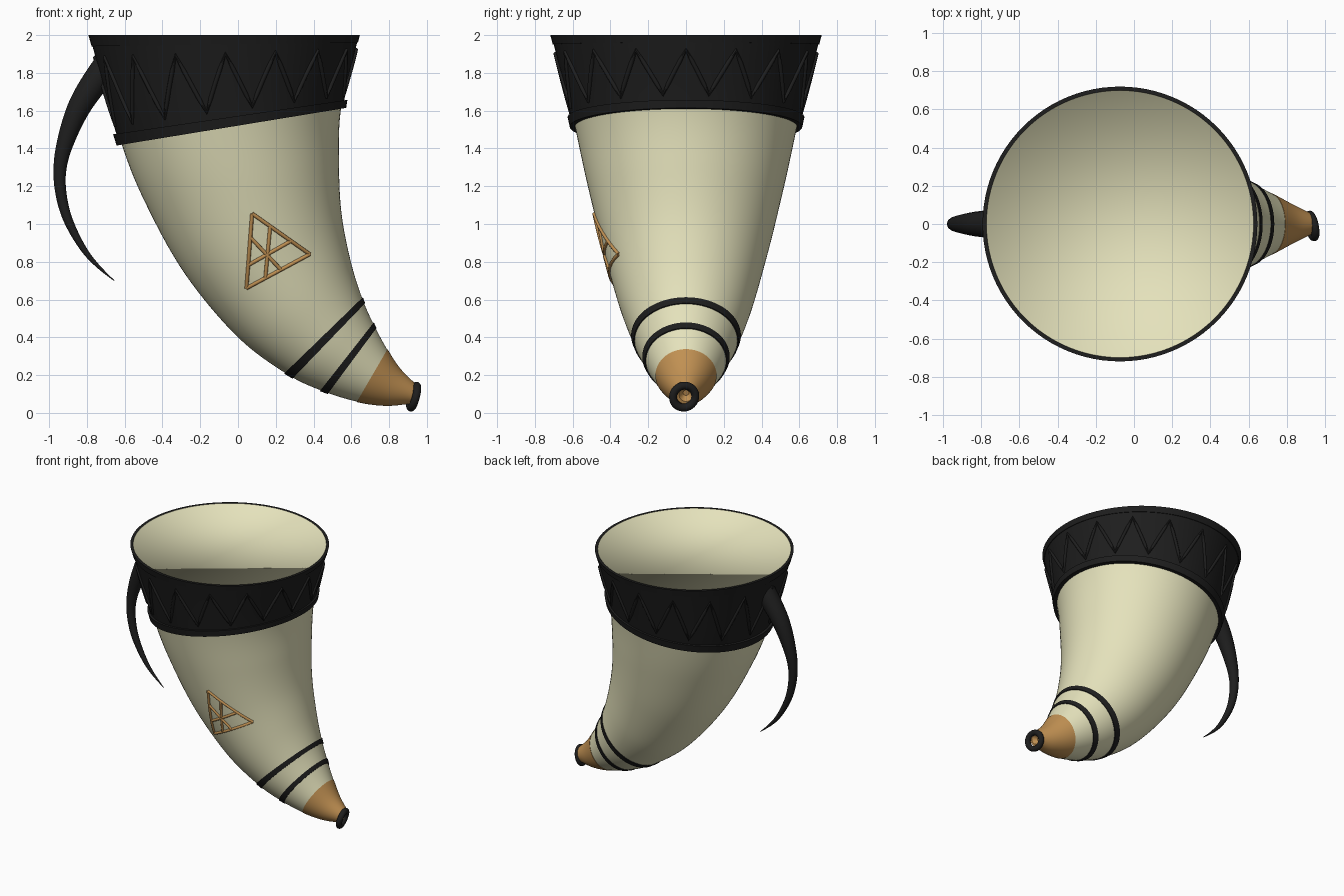
import bpy, math
from mathutils import Vector
from mathutils.bvhtree import BVHTree

if "Cube" in bpy.data.objects:
    bpy.data.objects.remove(bpy.data.objects["Cube"])


def material(name, rgb):
    m = bpy.data.materials.new(name)
    m.diffuse_color = (*rgb, 1)
    m.use_nodes = True
    m.node_tree.nodes["Principled BSDF"].inputs["Base Color"].default_value = m.diffuse_color
    return m


CREAM = material("cream_horn", (0.78, 0.76, 0.50))
BLACK = material("black_leather", (0.013, 0.013, 0.013))
TAN = material("tan_wood", (0.53, 0.28, 0.085))

# Horn stations: outer-bend point (x, z) and inner-bend point (x, z)
STATIONS = [
    (-0.775, 2.0, 0.628, 2.0), (-0.615, 1.42, 0.545, 1.61),
    (-0.47, 1.07, 0.535, 1.30), (-0.27, 0.72, 0.55, 1.04),
    (0.0, 0.40, 0.60, 0.79), (0.26, 0.205, 0.66, 0.60),
    (0.45, 0.115, 0.72, 0.465), (0.63, 0.06, 0.79, 0.335),
    (0.78, 0.04, 0.86, 0.23), (0.91, 0.05, 0.95, 0.14)]
N = 96


def station(i):
    last = len(STATIONS) - 1
    if i < 0:
        return Vector(STATIONS[0]) * 2 - Vector(STATIONS[1])
    if i > last:
        return Vector(STATIONS[last]) * 2 - Vector(STATIONS[last - 1])
    return Vector(STATIONS[i])


def point(t, angle, offset=0.0):
    """Point on the horn at station t, going round by angle."""
    i = min(int(t), len(STATIONS) - 2)
    f = t - i
    a, b, c, d = (station(i + k) for k in (-1, 0, 1, 2))
    p = 0.5 * (2 * b + (c - a) * f + (2 * a - 5 * b + 4 * c - d) * f * f
               + (3 * b - a - 3 * c + d) * f ** 3)
    lo, hi = Vector((p[0], 0, p[1])), Vector((p[2], 0, p[3]))
    u = (hi - lo).normalized()
    r = (hi - lo).length / 2 + offset
    return (lo + hi) / 2 + r * (math.cos(angle) * u + math.sin(angle) * Vector((0, 1, 0)))


def finish(ob, mat, angle=35):
    ob.data.materials.clear()
    ob.data.materials.append(mat)
    bpy.ops.object.select_all(action='DESELECT')
    ob.select_set(True)
    bpy.context.view_layer.objects.active = ob
    bpy.ops.object.shade_smooth_by_angle(angle=math.radians(angle))


def loft(name, rows, mat, cap_start=False, cap_end=False, angle=35):
    """Skin rings given as (station, radius offset)."""
    verts = [point(t, 2 * math.pi * j / N, o) for t, o in rows for j in range(N)]
    faces = []
    for i in range(len(rows) - 1):
        for j in range(N):
            k = (j + 1) % N
            faces.append((i * N + j, i * N + N + j, i * N + N + k, i * N + k))
    if cap_start:
        faces.append(tuple(range(N)))
    if cap_end:
        faces.append(tuple(reversed(range((len(rows) - 1) * N, len(rows) * N))))
    me = bpy.data.meshes.new(name)
    me.from_pydata(verts, [], faces)
    ob = bpy.data.objects.new(name, me)
    bpy.context.collection.objects.link(ob)
    finish(ob, mat, angle)
    return ob, BVHTree.FromPolygons(verts, faces)


def rod(name, paths, radius, mat, cyclic=False, radii=None, smooth=False):
    """Round rods along one or more paths, turned into a mesh."""
    cu = bpy.data.curves.new(name, 'CURVE')
    cu.dimensions = '3D'
    cu.bevel_depth = radius
    cu.bevel_resolution = 5 if smooth else 2
    cu.use_fill_caps = True
    for path in paths:
        sp = cu.splines.new('NURBS' if smooth else 'POLY')
        sp.points.add(len(path) - 1)
        for i, p in enumerate(path):
            sp.points[i].co = (*p, 1)
            sp.points[i].radius = radii[i] if radii else 1
        sp.use_cyclic_u = cyclic
        if smooth:
            sp.use_endpoint_u = True
            sp.order_u = 3
            sp.resolution_u = 8
    ob = bpy.data.objects.new(name, cu)
    bpy.context.collection.objects.link(ob)
    bpy.ops.object.select_all(action='DESELECT')
    ob.select_set(True)
    bpy.context.view_layer.objects.active = ob
    bpy.ops.object.convert(target='MESH')
    finish(bpy.context.object, mat, 50)


# Horn body
T0 = 0.015
body, tree = loft("horn_body", [(T0 + (7 - T0) * i / 56, 0) for i in range(57)], CREAM)

# Opening set just below the rim, softly shaded into its wall
loft("horn_opening", [(T0, -0.003), (0, -0.003)], CREAM, cap_start=True, angle=180)

# Rim band with a lip at the top and bottom
middle = [(0.1 + 0.78 * i / 8, 0.011) for i in range(9)]
loft("rim_band", [(0, -0.003), (0, 0.017), (0.1, 0.016)] + middle
     + [(0.88, 0.028), (1.0, 0.028), (1.0, -0.005)], BLACK)

# Zigzag ridge around the band: 16 peaks
zig = []
for k in range(32):
    a0, a1 = math.pi * k / 16, math.pi * (k + 1) / 16
    t0, t1 = (0.20, 0.79) if k % 2 == 0 else (0.79, 0.20)
    for s in range(4):
        f = s / 4
        zig.append(point(t0 + (t1 - t0) * f, a0 + (a1 - a0) * f, 0.013))
rod("zigzag_ridge", [zig], 0.012, BLACK, cyclic=True)

# Two thin rings near the tip
for name, t, w in (("upper_ring", 5.05, 0.1), ("lower_ring", 6.04, 0.11)):
    loft(name, [(t - w, -0.005), (t - w, 0.006), (t + w, 0.006), (t + w, -0.005)], BLACK)

# Wooden tip with a small hole
loft("wooden_tip", [(7, -0.005), (7, 0.003)] + [(7 + i / 8, 0.003) for i in range(1, 17)]
     + [(9, -0.012), (8.7, -0.05)], TAN, cap_end=True)

# Black ring on the end of the tip
axis = Vector((0.95, 0.2, -0.25))
bpy.ops.mesh.primitive_torus_add(
    major_radius=0.060, minor_radius=0.021, major_segments=48, minor_segments=16,
    location=(0.930, -0.01, 0.086), rotation=axis.to_track_quat('Z', 'Y').to_euler())
bpy.context.object.name = "tip_ring"
finish(bpy.context.object, BLACK, 60)


# Triangle ornament laid on the front of the horn
def on_front(x, z):
    hit = tree.ray_cast(Vector((x, -3, z)), Vector((0, 1, 0)))[0]
    return hit + Vector((0, -0.002, 0))


A, B, C = (0.075, 1.055), (0.38, 0.84), (0.045, 0.66)
lines = [(A, B), (B, C), (C, A),
         ((0.065, 0.93), (0.23, 0.755)), ((0.05, 0.78), (0.28, 0.91)),
         ((0.17, 0.985), (0.145, 0.715))]
rod("triangle_ornament",
    [[on_front(p[0] + (q[0] - p[0]) * i / 8, p[1] + (q[1] - p[1]) * i / 8) for i in range(9)]
     for p, q in lines], 0.010, TAN)

# Curved thorn handle: x, z, radius
thorn = [(-0.69, 1.84, 0.078), (-0.80, 1.70, 0.07), (-0.885, 1.53, 0.055),
         (-0.953, 1.30, 0.034), (-0.93, 1.09, 0.028), (-0.86, 0.93, 0.021),
         (-0.765, 0.79, 0.012), (-0.655, 0.70, 0.002)]
rod("thorn_handle", [[(x, 0, z) for x, z, r in thorn]], 1.0, BLACK,
    radii=[r for x, z, r in thorn], smooth=True)
